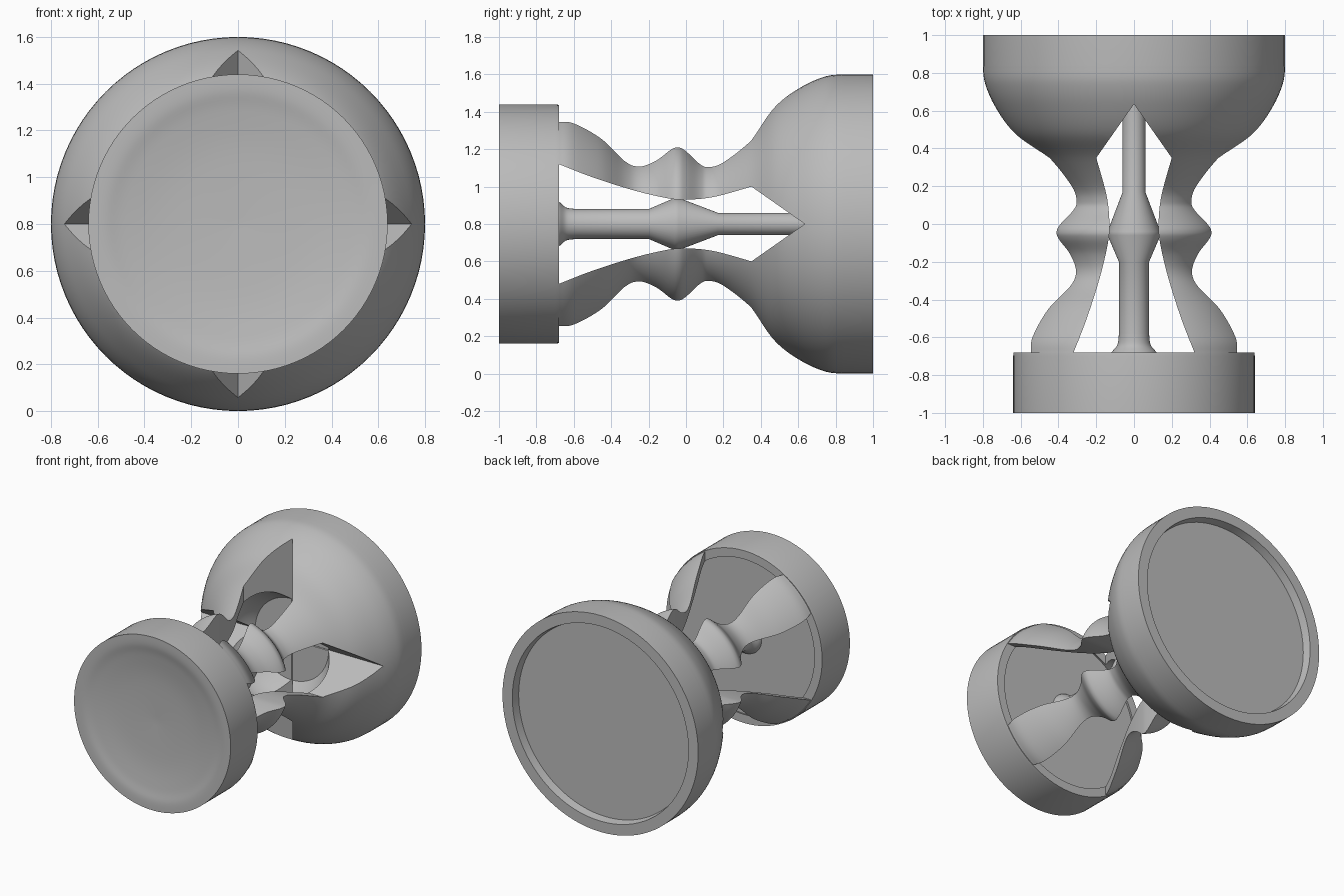
import bpy, bmesh, math
from mathutils import Vector

if "Cube" in bpy.data.objects:
    bpy.data.objects.remove(bpy.data.objects["Cube"])

CENTRE = 0.8
grey = bpy.data.materials.new("plain grey")
grey.use_nodes = True
grey.diffuse_color = (0.5, 0.5, 0.5, 1)
grey.node_tree.nodes["Principled BSDF"].inputs["Base Color"].default_value = (0.5, 0.5, 0.5, 1)


def spline(pts, steps=6):
    """Smooth curve passing through every point."""
    out = []
    for i in range(len(pts) - 1):
        p0, p1, p2, p3 = (Vector(pts[min(max(j, 0), len(pts) - 1)]) for j in range(i - 1, i + 3))
        for s in range(steps):
            t = s / steps
            out.append(p1 + (p2 - p0) * (t / 2) + (2 * p0 - 5 * p1 + 4 * p2 - p3) * (t * t / 2)
                       + (3 * p1 - p0 - 3 * p2 + p3) * (t ** 3 / 2))
    return out + [Vector(pts[-1])]


def finish(name, bm):
    bmesh.ops.remove_doubles(bm, verts=bm.verts, dist=1e-5)
    bmesh.ops.recalc_face_normals(bm, faces=bm.faces)
    mesh = bpy.data.meshes.new(name)
    bm.to_mesh(mesh)
    bm.free()
    mesh.materials.append(grey)
    obj = bpy.data.objects.new(name, mesh)
    bpy.context.collection.objects.link(obj)
    return obj


def lathe(name, profile, sides=96):
    """Turn (radius, y) points round the long axis."""
    bm = bmesh.new()
    verts = [bm.verts.new((r, y, CENTRE)) for r, y in profile]
    edges = [bm.edges.new(pair) for pair in zip(verts, verts[1:])]
    bmesh.ops.spin(bm, geom=verts + edges, cent=(0, 0, CENTRE), axis=(0, 1, 0),
                   angle=math.tau, steps=sides, use_merge=True)
    return finish(name, bm)


def window_cutter(name, half, along_x):
    """Prism through the whole body with a mirrored outline."""
    outline = [(w, y) for w, y in half] + [(-w, y) for w, y in reversed(half[:-1])]
    bm = bmesh.new()
    if along_x:
        verts = [bm.verts.new((-1, y, CENTRE + w)) for w, y in outline]
    else:
        verts = [bm.verts.new((w, y, CENTRE - 1)) for w, y in outline]
    face = bm.faces.new(verts)
    ext = bmesh.ops.extrude_face_region(bm, geom=[face])
    moved = [g for g in ext["geom"] if isinstance(g, bmesh.types.BMVert)]
    bmesh.ops.translate(bm, verts=moved, vec=(2, 0, 0) if along_x else (0, 0, 2))
    return finish(name, bm)


def smooth(obj, degrees=30):
    bpy.ops.object.select_all(action="DESELECT")
    obj.select_set(True)
    bpy.context.view_layer.objects.active = obj
    bpy.ops.object.shade_smooth_by_angle(angle=math.radians(degrees))


# Body: shallow front dish, waisted stem with ridge, bell, recessed back
dish = spline([(0, -0.95), (0.3, -0.96), (0.48, -0.98), (0.57, -0.997), (0.64, -1)])
stem = spline([(0.632, -0.68), (0.61, -0.6), (0.51, -0.45), (0.39, -0.33), (0.352, -0.25),
               (0.37, -0.16), (0.42, -0.08), (0.43, -0.04), (0.41, 0), (0.35, 0.07),
               (0.335, 0.12), (0.365, 0.2), (0.49, 0.35), (0.64, 0.48), (0.74, 0.63),
               (0.79, 0.75), (0.8, 0.84)])
back = [(0.8, 1), (0.72, 1), (0.71, 0.94), (0, 0.94)]
body = lathe("hollow_body", dish + [(0.64, -0.7), (0.637, -0.68)] + stem + back)

# Hollow interior and the four side windows
wall = spline([(0.58, -0.7), (0.53, -0.57), (0.4, -0.4), (0.27, -0.22), (0.19, -0.04),
               (0.24, 0.13), (0.34, 0.27), (0.4, 0.4), (0.38, 0.52), (0.3, 0.63)])
cavity = lathe("cavity_cutter", [(0, -0.7)] + wall + [(0, 0.63)])
half_window = spline([(0.32, -0.68), (0.25, -0.5), (0.18, -0.28), (0.138, -0.1), (0.13, 0),
                      (0.145, 0.15), (0.2, 0.35)]) + [Vector((0, 0.635))]
cutters = [cavity, window_cutter("side_window_cutter", half_window, True),
           window_cutter("upper_window_cutter", half_window, False)]
for cutter in cutters:
    mod = body.modifiers.new(cutter.name, "BOOLEAN")
    mod.operation, mod.solver, mod.object = "DIFFERENCE", "EXACT", cutter
bpy.context.view_layer.update()
cut_mesh = bpy.data.meshes.new_from_object(body.evaluated_get(bpy.context.evaluated_depsgraph_get()))
body.modifiers.clear()
body.data = cut_mesh
for cutter in cutters:
    bpy.data.objects.remove(cutter)
smooth(body)

# Central spindle with flared foot and double-cone hub
foot = spline([(0.13, -0.705), (0.12, -0.68), (0.088, -0.64), (0.08, -0.58)])
spindle = lathe("central_spindle", [(0, -0.705)] + foot + [
    (0.08, -0.2), (0.14, -0.06), (0.14, -0.04), (0.06, 0.17), (0.06, 0.64), (0, 0.64)], 48)
smooth(spindle)
